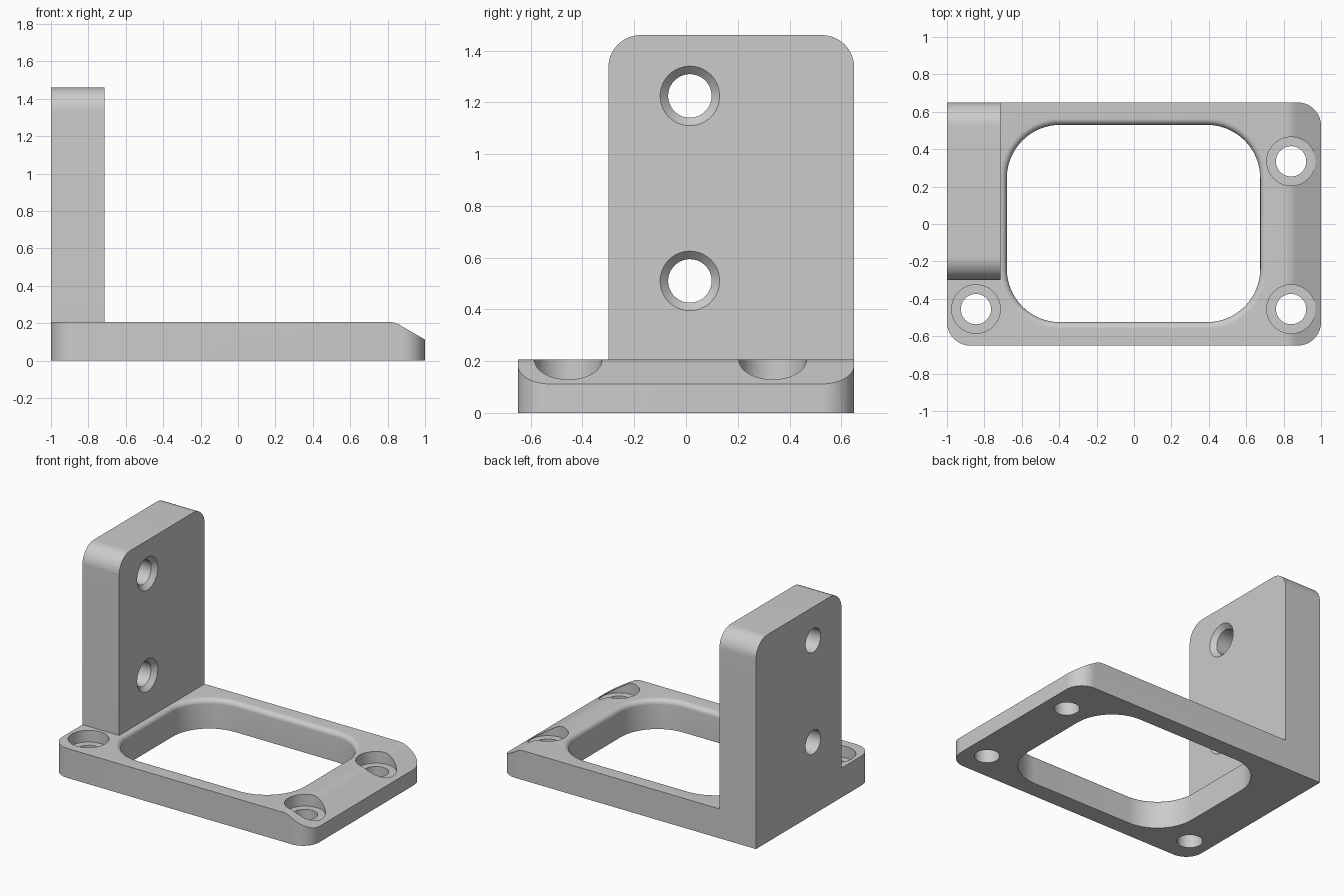
import bpy, bmesh, math

if "Cube" in bpy.data.objects:
    bpy.data.objects.remove(bpy.data.objects["Cube"])

TOP = 0.207          # plate thickness
SEG = 16             # steps per quarter round


def loft(name, rings):
    """Solid made by joining rings of equal length and capping both ends."""
    bm = bmesh.new()
    loops = [[bm.verts.new(p) for p in ring] for ring in rings]
    n = len(loops[0])
    for a, b in zip(loops, loops[1:]):
        for i in range(n):
            j = (i + 1) % n
            bm.faces.new((a[i], a[j], b[j], b[i]))
    bm.faces.new(loops[0][::-1])
    bm.faces.new(loops[-1])
    bmesh.ops.recalc_face_normals(bm, faces=bm.faces)
    mesh = bpy.data.meshes.new(name)
    bm.to_mesh(mesh)
    bm.free()
    obj = bpy.data.objects.new(name, mesh)
    bpy.context.collection.objects.link(obj)
    return obj


def rounded_rect(x0, x1, y0, y1, radii):
    """Outline from lower left, counter-clockwise; one radius per corner."""
    pts = []
    corners = [(x0, y0, 1, 1), (x1, y0, -1, 1), (x1, y1, -1, -1), (x0, y1, 1, -1)]
    for k, ((cx, cy, sx, sy), r) in enumerate(zip(corners, radii)):
        if r == 0:
            pts.append((cx, cy))
            continue
        for i in range(SEG + 1):
            a = math.pi + k * math.pi / 2 + i / SEG * math.pi / 2
            pts.append((cx + sx * r + r * math.cos(a), cy + sy * r + r * math.sin(a)))
    return pts


def flat(pts, z):
    return [(x, y, z) for x, y in pts]


def combine(target, tool, operation):
    mod = target.modifiers.new(operation, 'BOOLEAN')
    mod.operation = operation
    mod.solver = 'EXACT'
    mod.object = tool
    bpy.context.view_layer.objects.active = target
    bpy.ops.object.modifier_apply(modifier=mod.name)
    bpy.data.objects.remove(tool, do_unlink=True)


def turned(name, profile, place, n=64):
    """Round cutter from (radius, height) pairs; place maps u, v, height to xyz."""
    ang = [2 * math.pi * i / n for i in range(n)]
    return loft(name, [[place(r * math.cos(a), r * math.sin(a), h) for a in ang]
                       for r, h in profile])


# Base plate, with the corner under the upright left square
outline = rounded_rect(-1, 1, -0.65, 0.65, (0.125, 0.125, 0.125, 0))
bracket = loft("mounting_bracket", [flat(outline, 0), flat(outline, TOP)])

# Sloped right end, blended into the top
R, slope = 0.12, math.radians(30)
start = 0.803
prof = [(start + R * math.sin(slope * i / 8), TOP - R + R * math.cos(slope * i / 8))
        for i in range(9)]
ex, ez = prof[-1]
prof += [(1.2, ez - (1.2 - ex) * math.tan(slope)), (1.2, 0.4), (start, 0.4)]
combine(bracket, loft("slope_cutter", [[(x, y, z) for x, z in prof] for y in (-1, 1)]),
        'DIFFERENCE')

# Window with rounded top edge
F = 0.034
steps = [(0, -0.1)]
steps += [(F - F * math.cos(i * math.pi / 16), TOP - F + F * math.sin(i * math.pi / 16))
          for i in range(9)]
steps += [(F, 0.4)]
rings = [flat(rounded_rect(-0.68 - o, 0.675 + o, -0.525 - o, 0.53 + o, [0.285 + o] * 4), z)
         for o, z in steps]
combine(bracket, loft("window_cutter", rings), 'DIFFERENCE')

# Upright plate with rounded top corners
side = rounded_rect(-0.30, 0.65, 0, 1.46, (0, 0, 0.125, 0.125))
side = [(y, max(z, 0.0)) for y, z in side]
combine(bracket, loft("upright", [[(x, y, z) for y, z in side] for x in (-1, -0.715)]),
        'UNION')

# Counterbored screw holes in the base
for cx, cy in ((0.84, 0.335), (0.84, -0.455), (-0.845, -0.455)):
    tool = turned("base_hole", [(0.081, -0.1), (0.081, 0.125), (0.13, 0.125), (0.13, 0.4)],
                  lambda u, v, h: (cx + u, cy + v, h))
    combine(bracket, tool, 'DIFFERENCE')

# Countersunk screw holes in the upright
for cz in (0.51, 1.225):
    tool = turned("upright_hole",
                  [(0.084, -1.2), (0.084, -0.746), (0.115, -0.715), (0.115, -0.6)],
                  lambda u, v, h: (h, 0.015 + u, cz + v))
    combine(bracket, tool, 'DIFFERENCE')

# Colour and shading
grey = bpy.data.materials.new("plain_grey")
grey.diffuse_color = (0.6, 0.6, 0.6, 1)
grey.use_nodes = True
grey.node_tree.nodes["Principled BSDF"].inputs["Base Color"].default_value = grey.diffuse_color
bracket.data.materials.clear()
bracket.data.materials.append(grey)
for p in bracket.data.polygons:
    p.material_index = 0
bpy.ops.object.select_all(action='DESELECT')
bracket.select_set(True)
bpy.context.view_layer.objects.active = bracket
bpy.ops.object.shade_smooth_by_angle(angle=math.radians(20))
